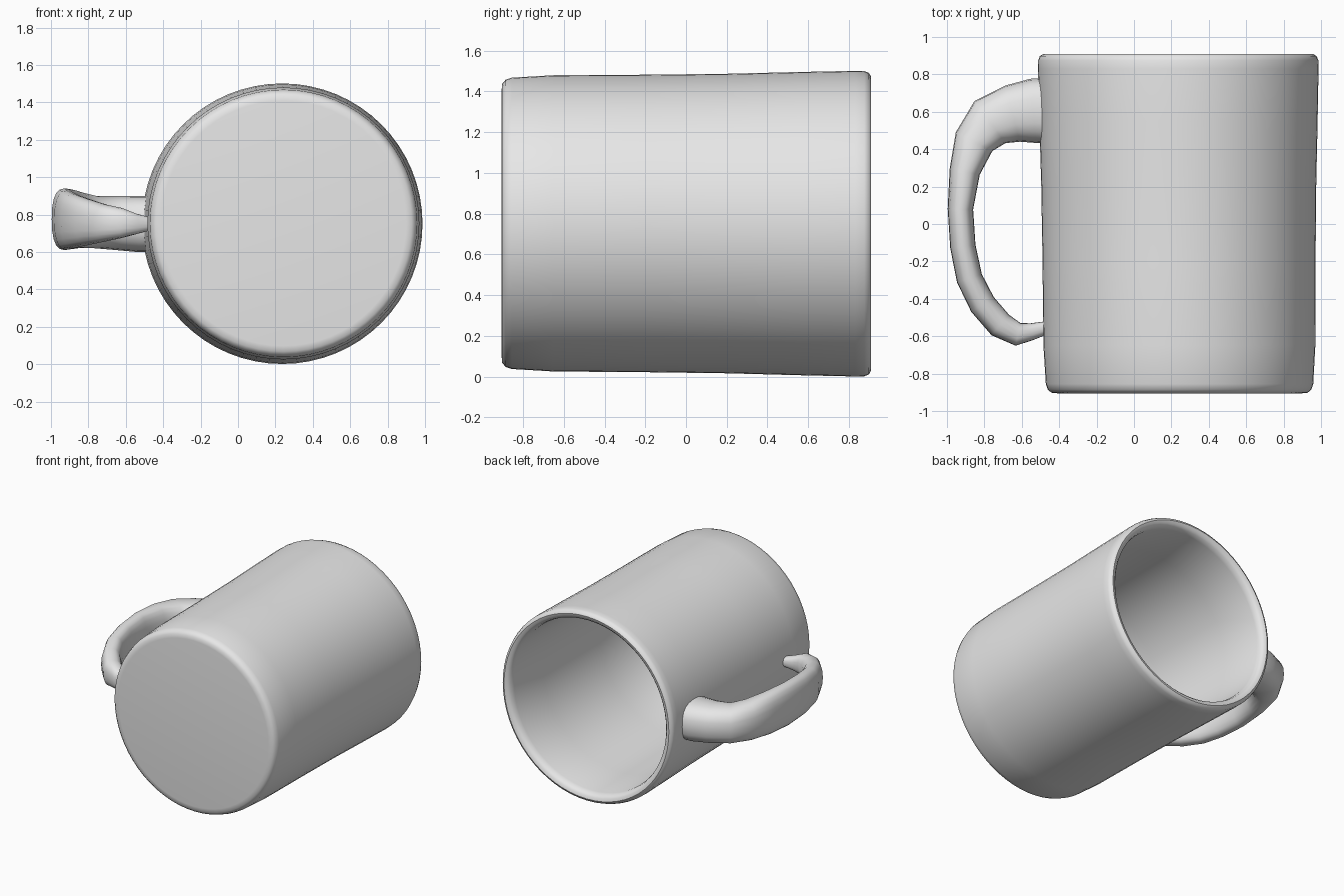
import bpy, bmesh, math
from mathutils import Vector

cube = bpy.data.objects.get("Cube")
if cube:
    bpy.data.objects.remove(cube, do_unlink=True)

grey = bpy.data.materials.new("plain grey")
grey.use_nodes = True
grey.diffuse_color = (0.8, 0.8, 0.8, 1)
grey.node_tree.nodes["Principled BSDF"].inputs["Base Color"].default_value = (0.8, 0.8, 0.8, 1)


def skin(name, rings, angle):
    """Join rings of points into a closed, capped, smooth-shaded tube."""
    bm = bmesh.new()
    loops = [[bm.verts.new(p) for p in ring] for ring in rings]
    n = len(loops[0])
    for a, b in zip(loops, loops[1:]):
        for i in range(n):
            j = (i + 1) % n
            bm.faces.new((a[i], a[j], b[j], b[i]))
    bm.faces.new(loops[0][::-1])
    bm.faces.new(loops[-1])
    bmesh.ops.recalc_face_normals(bm, faces=bm.faces)
    mesh = bpy.data.meshes.new(name)
    bm.to_mesh(mesh)
    bm.free()
    mesh.materials.append(grey)
    ob = bpy.data.objects.new(name, mesh)
    bpy.context.collection.objects.link(ob)
    bpy.ops.object.select_all(action='DESELECT')
    ob.select_set(True)
    bpy.context.view_layer.objects.active = ob
    bpy.ops.object.shade_smooth_by_angle(angle=math.radians(angle))
    return ob


# Mug body lying on its side: (radius, y), from base, over the lip, to the inner floor
profile = [(0.655, -0.905), (0.685, -0.902), (0.705, -0.885), (0.715, -0.855),
           (0.727, -0.65), (0.730, -0.2), (0.735, 0.2), (0.744, 0.55),
           (0.750, 0.83), (0.749, 0.875), (0.740, 0.898), (0.722, 0.908),
           (0.700, 0.902), (0.683, 0.885), (0.674, 0.85), (0.665, 0.5),
           (0.655, -0.2), (0.645, -0.72), (0.625, -0.78), (0.575, -0.805)]
SEGMENTS = 64
body = []
for r, y in profile:
    cx, cz = 0.240 - 0.004 * y, 0.752 - 0.001 * y
    body.append([(cx + r * math.cos(t), y, cz + r * math.sin(t))
                 for t in (2 * math.pi * i / SEGMENTS for i in range(SEGMENTS))])
skin("mug_body", body, 40)

# Handle stations: x, y, half thickness, half height, centre z
path = [(-0.47, 0.605, 0.175, 0.150, 0.750),
        (-0.54, 0.605, 0.172, 0.150, 0.750),
        (-0.65, 0.590, 0.155, 0.145, 0.755),
        (-0.77, 0.545, 0.140, 0.140, 0.760),
        (-0.855, 0.44, 0.110, 0.150, 0.770),
        (-0.905, 0.28, 0.082, 0.162, 0.775),
        (-0.928, 0.08, 0.068, 0.165, 0.775),
        (-0.915, -0.12, 0.068, 0.158, 0.770),
        (-0.880, -0.29, 0.070, 0.145, 0.765),
        (-0.810, -0.43, 0.072, 0.125, 0.760),
        (-0.715, -0.54, 0.072, 0.100, 0.755),
        (-0.620, -0.590, 0.062, 0.080, 0.755),
        (-0.545, -0.575, 0.045, 0.055, 0.750),
        (-0.47, -0.555, 0.035, 0.035, 0.750)]
SIDES = 20
handle = []
for k, (x, y, w, h, z) in enumerate(path):
    a, b = path[max(k - 1, 0)], path[min(k + 1, len(path) - 1)]
    tangent = Vector((b[0] - a[0], b[1] - a[1], 0)).normalized()
    side = Vector((-tangent.y, tangent.x, 0))
    ring = []
    for i in range(SIDES):
        t = 2 * math.pi * i / SIDES
        c, s = math.cos(t), math.sin(t)
        # slightly squared oval cross-section
        u = math.copysign(abs(c) ** 0.8, c) * w
        v = math.copysign(abs(s) ** 0.8, s) * h
        ring.append(Vector((x, y, z + v)) + side * u)
    handle.append(ring)
skin("handle", handle, 50)
